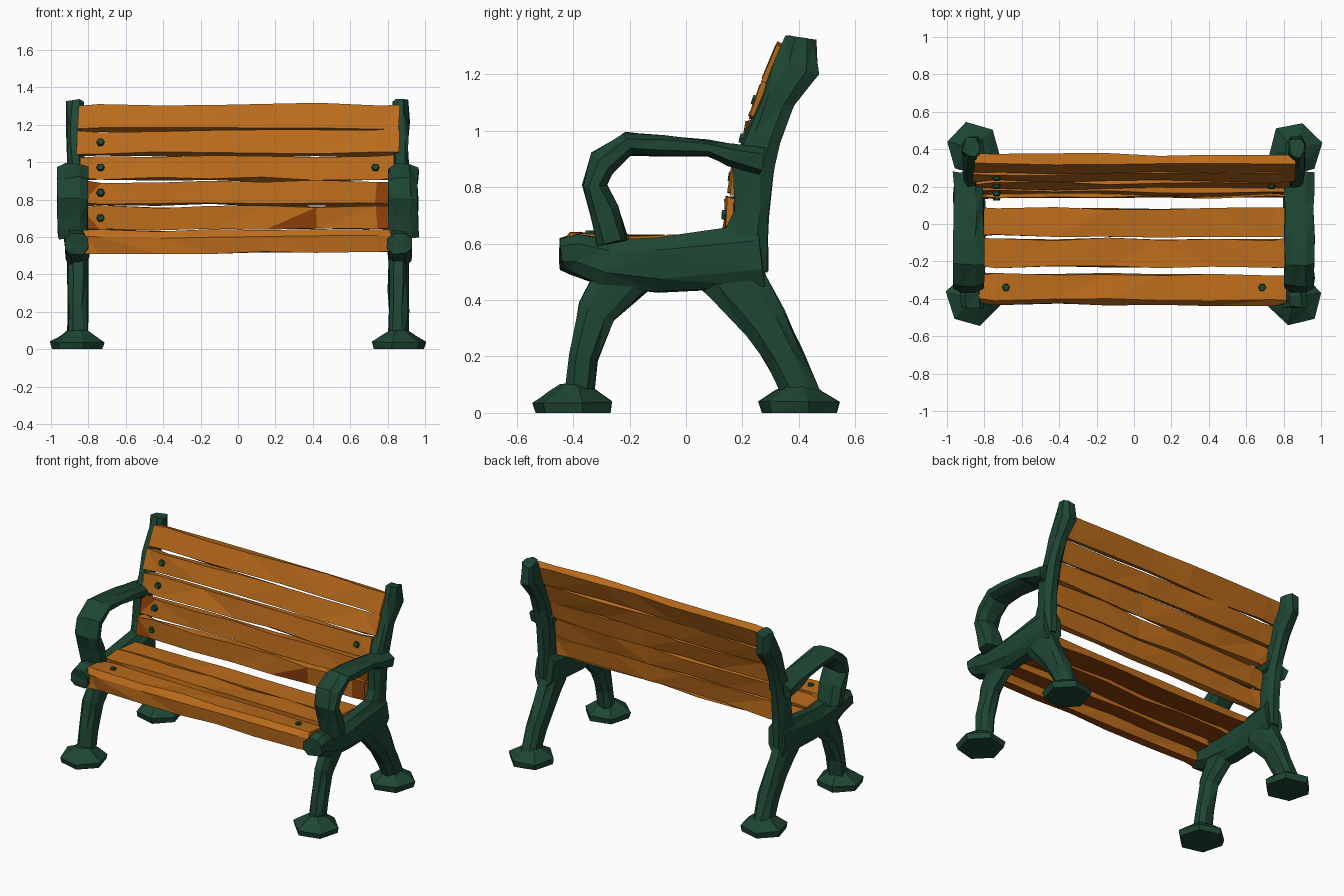
import bpy, bmesh, math, random
from mathutils import Vector

if "Cube" in bpy.data.objects:
    bpy.data.objects.remove(bpy.data.objects["Cube"])

random.seed(7)

def material(name, rgb):
    m = bpy.data.materials.new(name)
    m.diffuse_color = (*rgb, 1)
    m.use_nodes = True
    m.node_tree.nodes["Principled BSDF"].inputs["Base Color"].default_value = m.diffuse_color
    return m

GREEN = material("painted green iron", (0.013, 0.062, 0.034))
WOOD = material("orange wood", (0.50, 0.15, 0.011))
DARK = material("dark stained wood", (0.27, 0.052, 0.003))

def loft(name, rings, mats, jitter=0.007, rule=None):
    """Skin a list of rings into a closed, slightly rough, flat-faced solid."""
    bm = bmesh.new()
    loops = []
    for ring in rings:
        loop = []
        for p in ring:
            q = Vector(p)
            if q.z > 0.001:                      # keep feet flat on the ground
                q += Vector([random.uniform(-jitter, jitter) for _ in range(3)])
            loop.append(bm.verts.new(q))
        loops.append(loop)
    n = len(loops[0])
    for a, b in zip(loops, loops[1:]):
        for i in range(n):
            j = (i + 1) % n
            bm.faces.new((a[i], a[j], b[j], b[i]))
    bm.faces.new(loops[0])
    bm.faces.new(loops[-1])
    bmesh.ops.triangulate(bm, faces=bm.faces[:])
    bmesh.ops.recalc_face_normals(bm, faces=bm.faces[:])
    if rule:
        for f in bm.faces:
            f.normal_update()
            f.material_index = rule(f)
    me = bpy.data.meshes.new(name)
    bm.to_mesh(me)
    bm.free()
    for m in mats:
        me.materials.append(m)
    ob = bpy.data.objects.new(name, me)
    bpy.context.collection.objects.link(ob)
    return ob

def chamfer(c):
    return math.copysign(1 if abs(c) > .7 else .5, c)

# Chamfered square cross-section
ANGLES = [math.pi * (k + .5) / 4 for k in range(8)]
SECTION = [(chamfer(math.cos(a)), chamfer(math.sin(a))) for a in ANGLES]

def bar(name, x, d, path):
    """Cast bar along points (y, z, half width in side view), made on both sides."""
    for side, tag in ((1, "right"), (-1, "left")):
        rings = []
        for i, (y, z, w) in enumerate(path):
            a, b = path[max(i - 1, 0)], path[min(i + 1, len(path) - 1)]
            t = Vector((b[0] - a[0], b[1] - a[1])).normalized()
            rings.append([(side * (x + v * d), y - t.y * u * w, z + t.x * u * w) for u, v in SECTION])
        loft(f"{name}_{tag}", rings, [GREEN])

def foot(name, y):
    for side, tag in ((1, "right"), (-1, "left")):
        rings = []
        for r, z in ((.138, 0), (.147, .038), (.085, .078), (.05, .1)):
            angles = [k * math.pi / 3 + .25 for k in range(6)]
            rings.append([(side * (.86 + r * math.cos(a)), y + r * math.sin(a), z) for a in angles])
        loft(f"{name}_{tag}", rings, [GREEN], .005)

# Cast side frames
bar("front_leg", .855, .05, [(-.38, .05, .048), (-.36, .2, .05), (-.315, .36, .065), (-.21, .5, .1)])
bar("rear_leg", .857, .052, [(.415, .05, .06), (.35, .2, .066), (.28, .32, .077), (.15, .5, .11)])
bar("seat_rail", .863, .063, [(-.445, .565, .052), (-.39, .565, .072), (-.28, .535, .082),
                              (-.1, .525, .093), (.27, .56, .11)])
bar("back_post", .868, .045, [(.19, .52, .1), (.228, .7, .062), (.238, .86, .066), (.275, .98, .062),
                              (.325, 1.11, .058), (.395, 1.23, .078), (.408, 1.325, .05)])
bar("armrest", .884, .08, [(.27, .89, .05), (.16, .915, .036), (.08, .935, .03), (-.08, .947, .032),
                           (-.205, .953, .043), (-.295, .885, .048), (-.328, .81, .042),
                           (-.29, .715, .048), (-.26, .6, .055)])
foot("front_foot", -.40)
foot("rear_foot", .402)

def slat(name, profile, end, rule):
    """Wooden slat: a side-view profile run along x."""
    xs = [-end, -.74] + [-.42 + .28 * k for k in range(4)] + [.74, end]
    loft(name, [[(x, y, z) for y, z in profile] for x in xs], [WOOD, DARK], .009, rule)

def plank(a, b, h):
    """Four-corner profile around the line a-b with half thickness h."""
    t = (b - a).normalized()
    n = Vector((-t.y, t.x)) * h
    return [a + n, b + n, b - n, a - n]

def underside(f):
    return int(f.normal.z < -.5)

def worn_front(f):
    """Stained patches at the ends and low on the bottom slat, front only."""
    c = f.calc_center_median()
    return int(f.normal.y < -.5 and (c.x > .76 or c.x < -.785 or (.15 < c.x < .41 and c.z < .695)))

def bolt(name, p, n):
    """Hexagonal bolt head facing along n."""
    u = Vector((1, 0, 0))
    v = n.cross(u)
    ring = [(u * math.cos(k * math.pi / 3) + v * math.sin(k * math.pi / 3)) * .024 for k in range(6)]
    loft(name, [[p + r - n * .01 for r in ring], [p + r * .75 + n * .012 for r in ring]], [GREEN], 0)

# Backrest, bottom to top, leaning further back above the third slat
for i in range(5):
    z = .64 + .133 * i
    y = .162 + .018 * i + .004 * i * i * (i > 1)
    a, b = Vector((y, z)), Vector((y + .008 + .0105 * i, z + .12 + .008 * (i > 3)))
    slat(f"back_slat_{i + 1}", plank(a, b, .026), .84 if i < 3 else .86,
         worn_front if i < 2 else None)
    if i < 4:
        t = (b - a).normalized()
        n = Vector((0, -t.y, t.x))
        n = -n if n.y > 0 else n
        m = (a + b) / 2
        bolt(f"back_bolt_{i + 1}_left", Vector((-.735, m.x, m.y)) + n * .028, n)
        if i == 2:
            bolt("back_bolt_right", Vector((.735, m.x, m.y)) + n * .028, n)

# Seat, with the front slat curling down over the edge
for name, y in (("seat_slat_rear", -.065), ("seat_slat_middle", -.23)):
    slat(name, plank(Vector((y, .606)), Vector((y + .148, .602)), .024), .83, underside)
slat("seat_slat_front", [(-.268, .628), (-.405, .635), (-.432, .6), (-.425, .515),
                         (-.375, .515), (-.365, .575), (-.27, .58)], .82, underside)
for side, tag in ((1, "right"), (-1, "left")):
    bolt(f"seat_bolt_{tag}", Vector((side * .685, -.34, .634)), Vector((0, 0, 1)))
